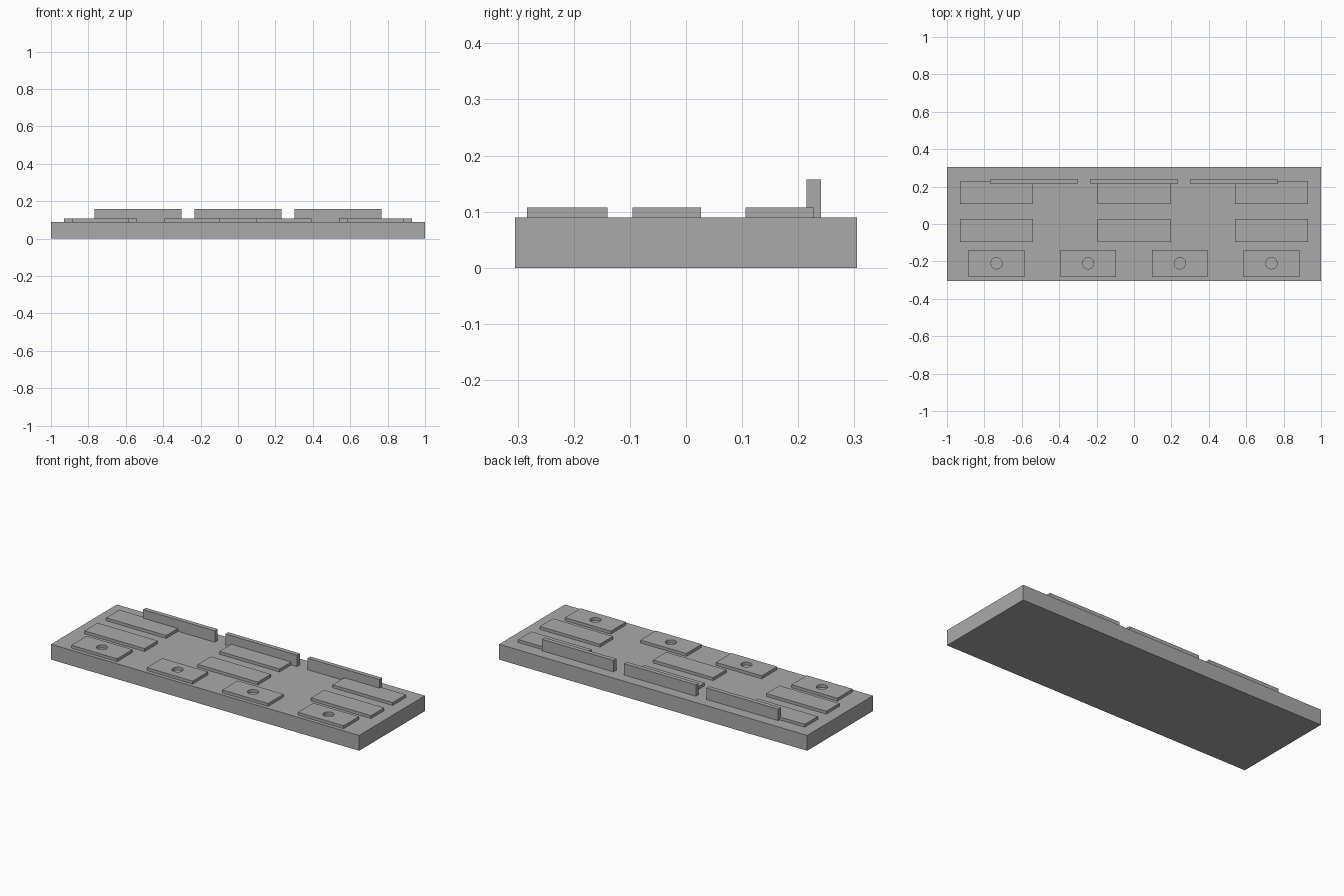
import bpy

cube = bpy.data.objects.get("Cube")
if cube:
    bpy.data.objects.remove(cube, do_unlink=True)

grey = bpy.data.materials.new("plain_grey")
grey.use_nodes = True
colour = (0.4, 0.4, 0.4, 1)
grey.diffuse_color = colour
grey.node_tree.nodes["Principled BSDF"].inputs["Base Color"].default_value = colour

SLAB_TOP = 0.09
PAD_TOP = 0.107
WALL_TOP = 0.157


def box(name, x, width, y0, y1, z0, z1):
    """Box centred on x, spanning y0..y1 and z0..z1."""
    bpy.ops.mesh.primitive_cube_add(size=1, location=(x, (y0 + y1) / 2, (z0 + z1) / 2))
    ob = bpy.context.object
    ob.name = name
    ob.scale = (width, y1 - y0, z1 - z0)
    bpy.ops.object.transform_apply(location=False, rotation=False, scale=True)
    ob.data.materials.append(grey)
    return ob


def drill(ob, x, y, radius):
    """Cut a round hole through a part, then drop the cutter."""
    bpy.ops.mesh.primitive_cylinder_add(vertices=32, radius=radius, depth=0.2,
                                        location=(x, y, SLAB_TOP))
    cutter = bpy.context.object
    cutter.hide_render = True
    cutter.data.materials.append(grey)
    mod = ob.modifiers.new("hole", 'BOOLEAN')
    mod.object = cutter
    mod.solver = 'EXACT'
    bpy.context.view_layer.objects.active = ob
    bpy.ops.object.modifier_apply(modifier=mod.name)
    bpy.data.objects.remove(cutter, do_unlink=True)


# Base
box("base_slab", 0, 2, -0.305, 0.305, 0, SLAB_TOP)

# Two rows of long pads, with an upright panel behind each column
for side, label in ((-1, "right"), (0, "middle"), (1, "left")):
    x = side * 0.735
    box(f"centre_pad_{label}", x, 0.39, -0.095, 0.027, SLAB_TOP, PAD_TOP)
    box(f"back_pad_{label}", x, 0.39, 0.106, 0.228, SLAB_TOP, PAD_TOP)
    box(f"upright_panel_{label}", side * 0.534, 0.466, 0.215, 0.241, SLAB_TOP, WALL_TOP)

# Front row of pads, each with a round hole
for i in range(4):
    x = (i - 1.5) * 0.49
    pad = box(f"front_pad_{i + 1}", x, 0.298, -0.283, -0.14, SLAB_TOP, PAD_TOP)
    drill(pad, x, -0.21, 0.03)
